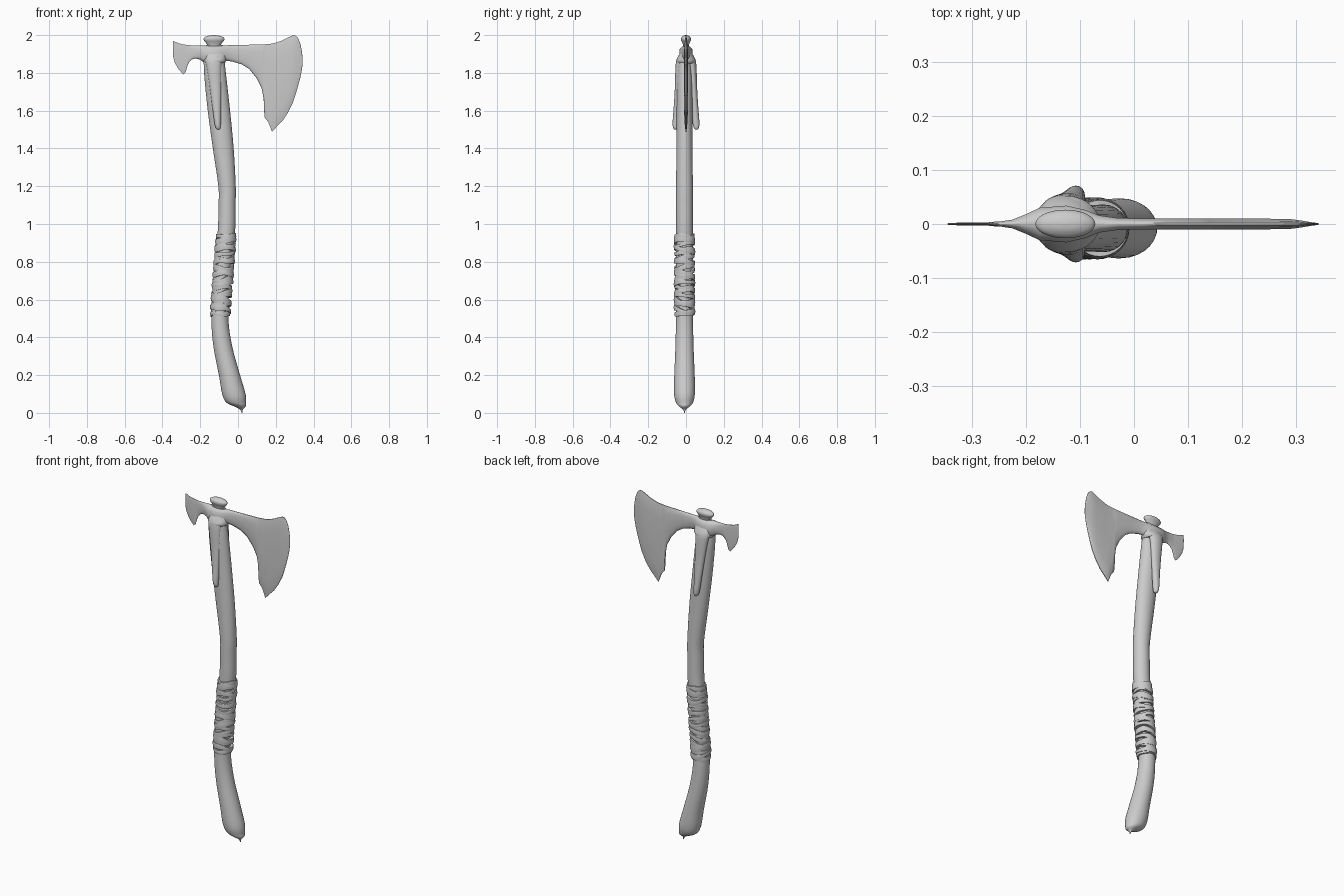
import bpy, math, random

random.seed(4)


def spline(rows, steps):
    """Catmull-Rom interpolation through rows of equal length."""
    out = []
    for i in range(len(rows) - 1):
        p0, p1 = rows[max(i - 1, 0)], rows[i]
        p2, p3 = rows[i + 1], rows[min(i + 2, len(rows) - 1)]
        for k in range(steps):
            t = k / steps
            out.append([0.5 * (2 * b + (c - a) * t + (2 * a - 5 * b + 4 * c - d) * t * t
                               + (3 * b - a - 3 * c + d) * t ** 3)
                        for a, b, c, d in zip(p0, p1, p2, p3)])
    return out + [list(rows[-1])]


def skin(name, rings, closed=False, angle=50):
    """Join rings of points into a smooth-shaded surface."""
    n, m = len(rings[0]), len(rings)
    verts = [p for r in rings for p in r]
    faces = [(i * n + j, i * n + (j + 1) % n, (i + 1) % m * n + (j + 1) % n, (i + 1) % m * n + j)
             for i in range(m if closed else m - 1) for j in range(n)]
    if not closed:
        faces += [tuple(reversed(range(n))), tuple(range((m - 1) * n, m * n))]
    me = bpy.data.meshes.new(name)
    me.from_pydata(verts, [], faces)
    ob = bpy.data.objects.new(name, me)
    bpy.context.collection.objects.link(ob)
    bpy.ops.object.select_all(action='DESELECT')
    ob.select_set(True)
    bpy.context.view_layer.objects.active = ob
    bpy.ops.object.mode_set(mode='EDIT')
    bpy.ops.mesh.select_all(action='SELECT')
    bpy.ops.mesh.normals_make_consistent(inside=False)
    bpy.ops.object.mode_set(mode='OBJECT')
    bpy.ops.object.shade_smooth_by_angle(angle=math.radians(angle))
    return ob


def loft(name, rows, n=28, steps=4):
    """Stack of horizontal ellipses; rows are (x, y, z, rx, ry)."""
    rings = []
    for x, y, z, rx, ry in spline(rows, steps):
        rings.append([(x + max(rx, .001) * math.cos(a), y + max(ry, .001) * math.sin(a), z)
                      for a in (2 * math.pi * j / n for j in range(n))])
    return skin(name, rings)


# Curved wooden handle with pointed butt
CY = -0.008
handle = [(.022, 0, .002, .002), (.018, .018, .008, .008), (.01, .035, .032, .03),
          (-.01, .055, .052, .045), (-.022, .10, .062, .055), (-.045, .2, .056, .054),
          (-.08, .35, .050, .048), (-.096, .5, .045, .045), (-.088, .7, .044, .044),
          (-.062, .95, .046, .044), (-.058, 1.1, .045, .044), (-.058, 1.2, .046, .044),
          (-.078, 1.4, .055, .043), (-.101, 1.6, .059, .042), (-.120, 1.78, .058, .042),
          (-.127, 1.87, .055, .036)]
loft("handle", [(x, CY, z, rx, ry) for x, z, rx, ry in handle])

# Leather grip: overlapping flat straps at uneven tilts
COUNT = 19
for i in range(COUNT):
    edge = i in (0, COUNT - 1)
    z0 = .525 + .41 * i / (COUNT - 1)
    tilt = 0 if edge else random.uniform(-.3, .3)
    roll = 0 if edge else random.uniform(-.25, .25)
    half = random.uniform(.010, .017)
    lift = random.uniform(.007, .012)
    ph = random.uniform(0, 6.28)
    rings = []
    for j in range(32):
        a = 2 * math.pi * j / 32
        c, s = math.cos(a), math.sin(a)
        z = z0 + .046 * (tilt * c + roll * s) + .003 * math.sin(3 * a + ph)
        x0 = -.096 + (z - .5) * .034 / .45 if z > .5 else -.096
        h = half * (1 + .25 * math.sin(2 * a + ph))
        rings.append([(x0 + (.044 + d) * c, CY + (.044 + d) * s, z + e)
                      for d, e in ((-.004, -h), (lift, -h), (lift + .002, 0), (lift, h), (-.004, h))])
    skin("grip_strap_%02d" % (i + 1), rings, closed=True, angle=35)

# Blade and rear spur: columns of (x, top, bottom, half thickness)
columns = [(-.345, 1.945, 1.925, .001), (-.343, 1.968, 1.885, .002), (-.335, 1.966, 1.855, .002),
           (-.315, 1.957, 1.82, .003), (-.29, 1.951, 1.792, .003), (-.278, 1.949, 1.803, .003),
           (-.270, 1.948, 1.83, .003), (-.262, 1.947, 1.852, .004), (-.245, 1.946, 1.871, .005),
           (-.225, 1.946, 1.876, .008), (-.2, 1.945, 1.87, .018), (-.175, 1.945, 1.85, .03),
           (-.125, 1.945, 1.845, .034), (-.09, 1.945, 1.855, .026), (-.065, 1.946, 1.865, .016),
           (-.03, 1.947, 1.86, .011), (.02, 1.948, 1.845, .01), (.06, 1.949, 1.82, .01),
           (.1, 1.95, 1.77, .01), (.125, 1.95, 1.72, .01), (.136, 1.951, 1.66, .01),
           (.14, 1.951, 1.565, .01), (.16, 1.953, 1.54, .01), (.172, 1.954, 1.51, .01),
           (.18, 1.955, 1.488, .01), (.205, 1.961, 1.515, .01), (.235, 1.972, 1.545, .01),
           (.265, 1.987, 1.59, .0095), (.29, 1.999, 1.64, .009), (.305, 1.997, 1.685, .007),
           (.318, 1.985, 1.73, .005), (.33, 1.955, 1.775, .003), (.338, 1.915, 1.815, .002),
           (.342, 1.88, 1.845, .001)]
rings = []
for x, top, bot, t in columns:
    side = [(0.0, .2), (.06, .6), (.2, 1), (.5, 1.0), (.8, 1), (.94, .6), (1.0, .2)]
    loop = [(x, -t * w, bot + (top - bot) * f) for f, w in side]
    rings.append(loop + [(x, -y, z) for x, y, z in reversed(loop)])
skin("axe_blade", rings, angle=60)

# Socket swelling around the handle top
loft("socket", [(-.125, 0, 1.85, .054, .046), (-.125, 0, 1.865, .062, .052),
                (-.125, 0, 1.89, .062, .038), (-.125, 0, 1.92, .056, .022),
                (-.125, 0, 1.948, .045, .012)])

# Cap on top of the head
loft("top_cap", [(-.127, 0, 1.93, .026, .012), (-.127, 0, 1.955, .040, .018),
                 (-.127, 0, 1.975, .055, .026), (-.127, 0, 1.988, .050, .024),
                 (-.127, 0, 1.997, .028, .013), (-.127, 0, 2.0, .003, .002)])

# Two tapering side straps running down from the socket
for side, label in ((-1, "front"), (1, "back")):
    rows = [(-.104, .056, 1.5, .004, .004), (-.105, .055, 1.507, .012, .012),
            (-.108, .053, 1.535, .017, .018), (-.113, .047, 1.62, .023, .018),
            (-.119, .041, 1.72, .030, .018), (-.126, .034, 1.82, .038, .022),
            (-.129, .026, 1.87, .044, .024), (-.127, .014, 1.91, .040, .014)]
    loft(label + "_side_strap", [(x, y * side, z, rx, ry) for x, y, z, rx, ry in rows], n=20)
